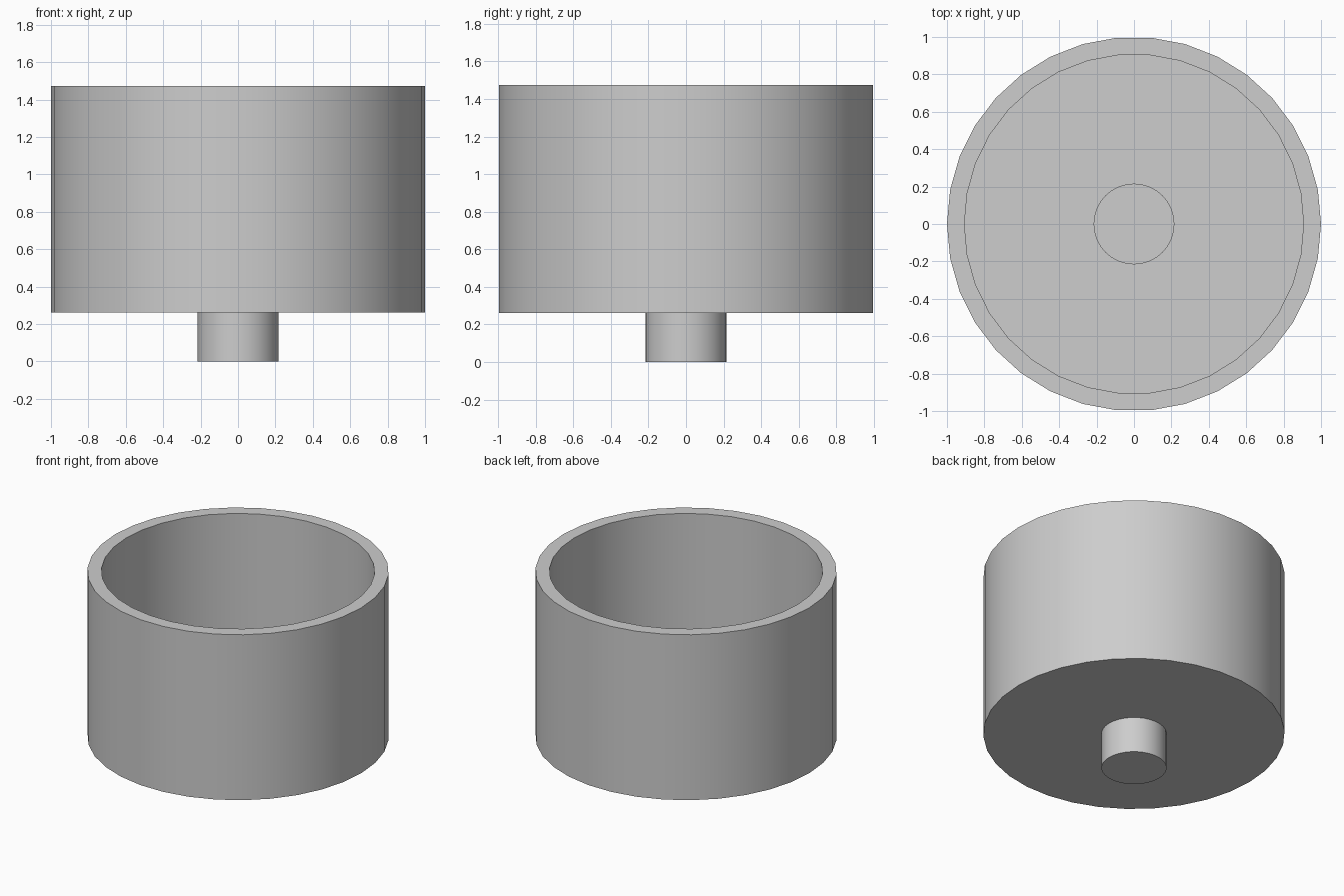
import bpy, bmesh, math

if "Cube" in bpy.data.objects:
    bpy.data.objects.remove(bpy.data.objects["Cube"])

grey = bpy.data.materials.new("plain_grey")
grey.diffuse_color = (0.61, 0.61, 0.61, 1)
grey.use_nodes = True
grey.node_tree.nodes["Principled BSDF"].inputs["Base Color"].default_value = grey.diffuse_color

BASE, FLOOR, TOP = 0.262, 0.355, 1.473


def ring(bm, radius, z, sides):
    """Closed loop of vertices around the z axis."""
    return [bm.verts.new((radius * math.cos(2 * math.pi * i / sides),
                          radius * math.sin(2 * math.pi * i / sides), z))
            for i in range(sides)]


def lathe(name, profile, sides):
    """Turn a (radius, height) profile into a closed solid, capped at both ends."""
    bm = bmesh.new()
    rings = [ring(bm, r, z, sides) for r, z in profile]
    for a, b in zip(rings, rings[1:]):
        for i in range(sides):
            j = (i + 1) % sides
            bm.faces.new((a[i], a[j], b[j], b[i]))
    bm.faces.new(rings[0])
    bm.faces.new(rings[-1])
    bmesh.ops.recalc_face_normals(bm, faces=bm.faces[:])
    mesh = bpy.data.meshes.new(name)
    bm.to_mesh(mesh)
    bm.free()
    mesh.materials.append(grey)
    ob = bpy.data.objects.new(name, mesh)
    bpy.context.collection.objects.link(ob)
    bpy.ops.object.select_all(action='DESELECT')
    ob.select_set(True)
    bpy.context.view_layer.objects.active = ob
    bpy.ops.object.shade_smooth_by_angle(angle=math.radians(30))


# Open cup: underside, outer wall, flat rim, inner wall and floor
lathe("cup", [(1.0, BASE), (1.0, TOP), (0.907, TOP), (0.907, FLOOR)], 34)

# Central stem passing through the floor
lathe("stem", [(0.216, 0.0), (0.216, FLOOR + 0.04)], 32)
